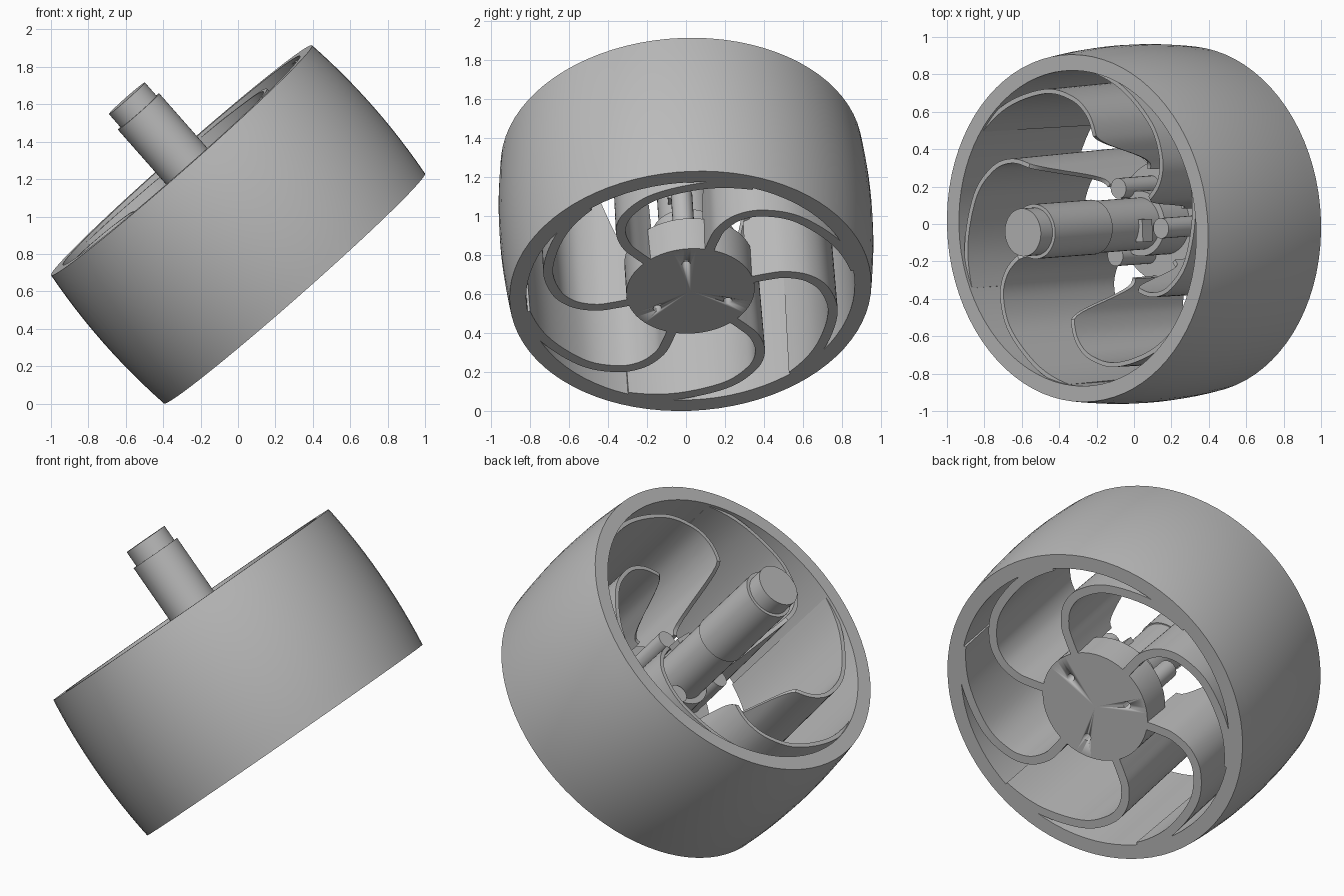
import bpy, bmesh, math
from mathutils import Matrix, Vector

if "Cube" in bpy.data.objects:
    bpy.data.objects.remove(bpy.data.objects["Cube"])

grey = bpy.data.materials.new("plain_grey")
grey.use_nodes = True
grey.diffuse_color = (0.5, 0.5, 0.5, 1)
grey.node_tree.nodes["Principled BSDF"].inputs["Base Color"].default_value = (0.5, 0.5, 0.5, 1)

# Tilted wheel frame: local z is the axle
axle = Vector((-0.66, -0.05, 0.749)).normalized()
side = Vector((0, 1, 0)).cross(axle).normalized()
FRAME = Matrix((side, axle.cross(side), axle)).transposed().to_4x4()
FRAME.translation = (0, 0, 0.958)

HALF = 0.457       # half the wheel width
SPOKES = 6


def finish(name, bm, angle=35):
    bmesh.ops.recalc_face_normals(bm, faces=bm.faces)
    mesh = bpy.data.meshes.new(name)
    bm.to_mesh(mesh)
    bm.free()
    mesh.materials.append(grey)
    obj = bpy.data.objects.new(name, mesh)
    bpy.context.collection.objects.link(obj)
    obj.matrix_world = FRAME
    bpy.ops.object.select_all(action='DESELECT')
    obj.select_set(True)
    bpy.context.view_layer.objects.active = obj
    bpy.ops.object.shade_smooth_by_angle(angle=math.radians(angle))
    return obj


def lathe(name, profile, steps=64, closed=False, offset=(0, 0)):
    bm = bmesh.new()
    verts = [bm.verts.new((r, 0, h)) for r, h in profile]
    pairs = list(zip(verts, verts[1:]))
    if closed:
        pairs.append((verts[-1], verts[0]))
    edges = [bm.edges.new(p) for p in pairs]
    bmesh.ops.spin(bm, geom=verts + edges, cent=(0, 0, 0), axis=(0, 0, 1),
                   angle=math.tau, steps=steps)
    bmesh.ops.remove_doubles(bm, verts=bm.verts, dist=1e-4)
    bmesh.ops.translate(bm, verts=bm.verts, vec=(*offset, 0))
    return finish(name, bm)


# Crowned outer ring with a straight bore
crown = [(0.93 + 0.029 * (1 - t * t), HALF * t) for t in [i / 6 for i in range(-6, 7)]]
lathe("wheel_rim", [(0.845, -HALF)] + crown + [(0.845, HALF)], 80, True)

# Hub plate with three bolt holes
hub = lathe("hub", [(0, -HALF), (0.33, -HALF), (0.33, -0.25), (0, -0.25)])
bolts = [(0.21 * math.cos(a), 0.21 * math.sin(a))
         for a in [math.radians(-6 + 120 * k) for k in range(3)]]
for spot in bolts:
    cutter = lathe("hole_cutter", [(0, -0.6), (0.022, -0.6), (0.022, -0.3), (0, -0.3)],
                   24, False, spot)
    cutter.hide_render = True
    mod = hub.modifiers.new("hole", 'BOOLEAN')
    mod.operation, mod.solver, mod.object = 'DIFFERENCE', 'EXACT', cutter
    bpy.context.view_layer.objects.active = hub
    bpy.ops.object.modifier_apply(modifier=mod.name)
    bpy.data.objects.remove(cutter)

# Bolt bosses standing on the hub
for k, spot in enumerate(bolts):
    lathe(f"bolt_boss_{k + 1}", [(0, -0.27), (0.055, -0.27), (0.055, 0.02), (0, 0.02)],
          24, False, spot)

# Stepped axle shaft with its collar
lathe("axle_shaft", [(0, -0.27), (0.175, -0.27), (0.175, -0.05), (0.14, -0.05),
                     (0.14, 0.34), (0.147, 0.34), (0.147, 0.805), (0.128, 0.805),
                     (0.128, 0.9), (0, 0.9)], 48)

# Small key on the shaft
bm = bmesh.new()
bmesh.ops.create_cube(bm, size=1, matrix=Matrix.Translation((0.14, -0.03, 0.08))
                      @ Matrix.Diagonal((0.05, 0.12, 0.08, 1)))
finish("shaft_key", bm)


# Curved spokes: centre line in (degrees, radius), from hub to rim
LINE = [(18, 0.2), (17.5, 0.3), (17.3, 0.4), (18.5, 0.5), (24, 0.61),
        (33, 0.695), (47, 0.765), (67, 0.822), (85, 0.862), (100, 0.88)]


def spoke_path(turn):
    pts = [Vector((r * math.cos(math.radians(a + turn)), r * math.sin(math.radians(a + turn))))
           for a, r in LINE]
    path = []
    for p, q, s, t in zip(pts, pts[1:], pts[2:], pts[3:]):
        for i in range(6):
            u = i / 6
            path.append(0.5 * (2 * q + (s - p) * u + (2 * p - 5 * q + 4 * s - t) * u ** 2
                               + (3 * q - p - 3 * s + t) * u ** 3))
    return path


def spoke_top(r):
    # Top edge dips in an S shape towards the hub
    u = min(max((r - 0.32) / 0.19, 0), 1)
    return -0.06 + 0.47 * u * u * (3 - 2 * u) + 0.03 * max(0, (r - 0.51) / 0.35)


for k in range(SPOKES):
    path = spoke_path(360 / SPOKES * k)
    bm = bmesh.new()
    rows = []
    for i, p in enumerate(path):
        d = (path[min(i + 1, len(path) - 1)] - path[max(i - 1, 0)]).normalized()
        n = Vector((-d.y, d.x))
        low, high = n * 0.025, n * 0.012
        top = spoke_top(p.length)
        rows.append([bm.verts.new((*xy, h)) for xy, h in
                     [(p - low, -HALF), (p + low, -HALF), (p + high, top), (p - high, top)]])
    for a, b in zip(rows, rows[1:]):
        for j in range(4):
            bm.faces.new((a[j], a[(j + 1) % 4], b[(j + 1) % 4], b[j]))
    bm.faces.new(rows[0])
    bm.faces.new(rows[-1])
    finish(f"spoke_{k + 1}", bm)
